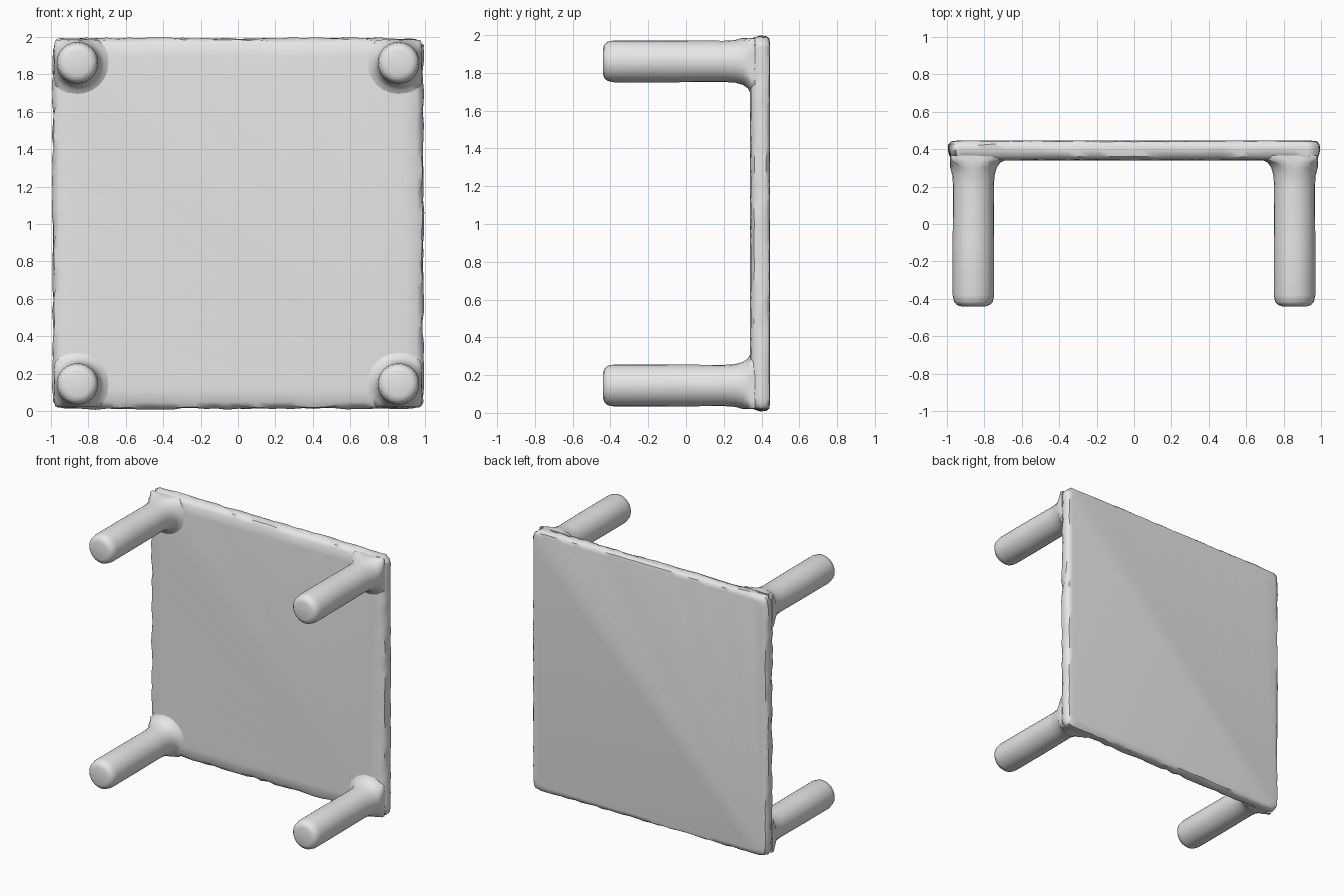
import bpy, bmesh, math, random

random.seed(4)
if "Cube" in bpy.data.objects:
    bpy.data.objects.remove(bpy.data.objects["Cube"], do_unlink=True)

grey = bpy.data.materials.new("plain_grey")
grey.diffuse_color = (0.8, 0.8, 0.8, 1)
grey.use_nodes = True
grey.node_tree.nodes["Principled BSDF"].inputs["Base Color"].default_value = (0.8, 0.8, 0.8, 1)

MID_Z = 1.003     # height of the table top's centre
HALF = 0.99       # half width of the table top
LEG = 0.858       # leg offset from the centre


def loft(name, rings, angle):
    """Skin a list of closed rings, cap both ends, shade and colour."""
    bm = bmesh.new()
    loops = [[bm.verts.new(p) for p in ring] for ring in rings]
    for a, b in zip(loops, loops[1:]):
        n = len(a)
        for i in range(n):
            j = (i + 1) % n
            bm.faces.new((a[i], a[j], b[j], b[i]))
    bm.faces.new(loops[0])
    bm.faces.new(loops[-1])
    bmesh.ops.recalc_face_normals(bm, faces=bm.faces)
    mesh = bpy.data.meshes.new(name)
    bm.to_mesh(mesh)
    bm.free()
    mesh.materials.append(grey)
    obj = bpy.data.objects.new(name, mesh)
    bpy.context.collection.objects.link(obj)
    bpy.ops.object.select_all(action='DESELECT')
    obj.select_set(True)
    bpy.context.view_layer.objects.active = obj
    bpy.ops.object.shade_smooth_by_angle(angle=math.radians(angle))


def outline(inset, y, wobble):
    """Rounded square in the xz plane with a slightly uneven edge."""
    r, pts = 0.06, []
    c = HALF - r
    for k in range(4):
        turn = k * math.pi / 2
        side = [(HALF, -c + 2 * c * i / 32) for i in range(32)]
        side += [(c + r * math.cos(a), c + r * math.sin(a))
                 for a in (i * math.pi / 10 for i in range(5))]
        for u, v in side:
            x = u * math.cos(turn) - v * math.sin(turn)
            z = u * math.sin(turn) + v * math.cos(turn)
            s = (HALF - inset + random.uniform(-wobble, wobble)) / HALF
            pts.append((x * s, y + random.uniform(-wobble, wobble) * 0.6, MID_Z + z * s))
    return pts


# Table top, standing upright, with soft worn edges
loft("table_top", [outline(*p) for p in (
    (0.10, 0.340, 0), (0.035, 0.345, 0.003), (0.010, 0.362, 0.006),
    (0.000, 0.395, 0.006), (0.002, 0.425, 0.005), (0.014, 0.440, 0.003),
    (0.04, 0.445, 0))], 40)

# Legs: round foot, straight shaft and a flared root kept within the top's edge
PROFILE = ((0.066, -0.44), (0.088, -0.433), (0.104, -0.415), (0.111, -0.38),
           (0.111, -0.1), (0.109, 0.2), (0.113, 0.26), (0.124, 0.30),
           (0.143, 0.328), (0.17, 0.342), (0.17, 0.365))


def clamp(v):
    return max(-0.982, min(0.982, v))


for sx, side in ((1, "left"), (-1, "right")):
    for sz, level in ((1, "upper"), (-1, "lower")):
        rings = []
        for r, y in PROFILE:
            angles = [i * math.tau / 24 for i in range(24)]
            rings.append([(clamp(sx * LEG + r * math.cos(a)), y,
                           MID_Z + clamp(sz * LEG + r * math.sin(a))) for a in angles])
        loft(f"{level}_{side}_leg", rings, 50)
